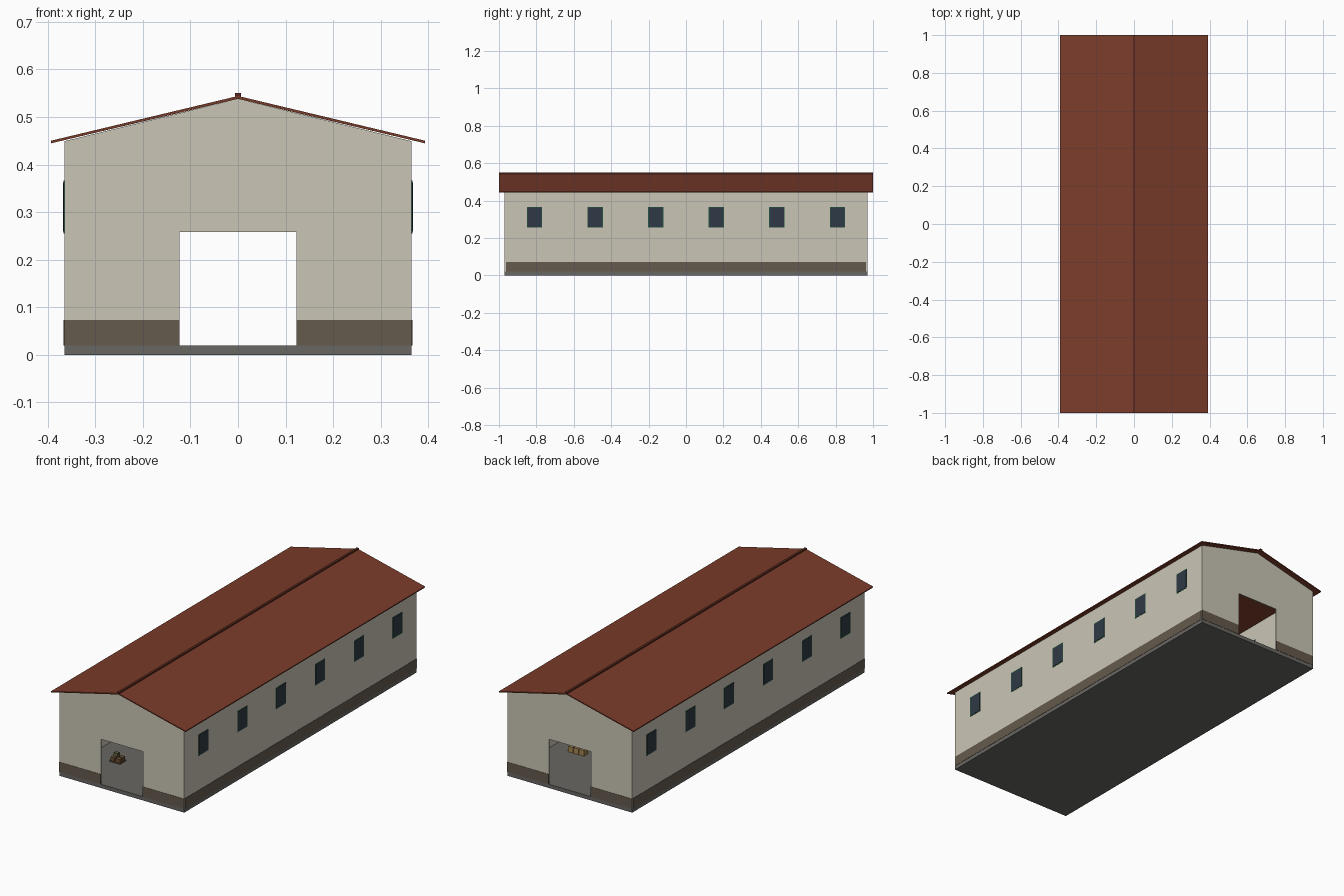
import bpy, bmesh

if "Cube" in bpy.data.objects:
    bpy.data.objects.remove(bpy.data.objects["Cube"])


def material(name, r, g, b):
    def lin(c):
        c /= 255
        return c / 12.92 if c <= 0.04045 else ((c + 0.055) / 1.055) ** 2.4
    m = bpy.data.materials.new(name)
    m.diffuse_color = (lin(r), lin(g), lin(b), 1)
    m.use_nodes = True
    m.node_tree.nodes["Principled BSDF"].inputs["Base Color"].default_value = m.diffuse_color
    return m


CREAM = material("cream_render", 202, 197, 182)
PLINTH = material("brown_plinth", 101, 90, 77)
CONCRETE = material("concrete", 104, 103, 99)
ROOF = material("red_roof", 122, 60, 42)
CAP = material("ridge_red", 92, 42, 30)
GLASS = material("dark_glass", 47, 58, 70)
FRAME = material("green_frame", 38, 88, 66)
WOOD = material("crate_wood", 110, 82, 52)
STRAW = material("tan_crate", 165, 132, 82)
OLIVE = material("olive_sack", 92, 92, 62)


def finish(name, bm, mat):
    bmesh.ops.recalc_face_normals(bm, faces=bm.faces)
    me = bpy.data.meshes.new(name)
    bm.to_mesh(me)
    bm.free()
    me.materials.append(mat)
    ob = bpy.data.objects.new(name, me)
    bpy.context.collection.objects.link(ob)
    return ob


def prism(name, pts, y0, y1, mat):
    """Extrude an x-z outline along y."""
    bm = bmesh.new()
    face = bm.faces.new([bm.verts.new((x, y0, z)) for x, z in pts])
    ext = bmesh.ops.extrude_face_region(bm, geom=[face])
    verts = [v for v in ext["geom"] if isinstance(v, bmesh.types.BMVert)]
    bmesh.ops.translate(bm, verts=verts, vec=(0, y1 - y0, 0))
    return finish(name, bm, mat)


def box(name, x0, x1, y0, y1, z0, z1, mat):
    return prism(name, [(x0, z0), (x1, z0), (x1, z1), (x0, z1)], y0, y1, mat)


W, L, T = 0.365, 0.97, 0.007      # half width, half length, wall thickness
DOOR, DOOR_TOP, FLOOR, BAND = 0.123, 0.258, 0.02, 0.073
EAVE, PEAK = 0.449, 0.538

# Floor slab
box("floor_slab", -W, W, -L, L, 0, FLOOR, CONCRETE)

# Gable end walls with open doorways, and their plinth bands
gable = [(-W, FLOOR), (-DOOR, FLOOR), (-DOOR, DOOR_TOP), (DOOR, DOOR_TOP),
         (DOOR, FLOOR), (W, FLOOR), (W, EAVE), (0, PEAK), (-W, EAVE)]
for end, s in (("front", -1), ("back", 1)):
    prism(end + "_gable_wall", gable, s * (L - T), s * L, CREAM)
    for side, k in (("left", -1), ("right", 1)):
        box(f"{end}_{side}_plinth", k * DOOR, k * W, s * (L - 0.001),
            s * (L + 0.0015), FLOOR, BAND, PLINTH)

# Long sides: wall, plinth, six windows, roof slope
for side, s in (("left", -1), ("right", 1)):
    prism(side + "_wall", [(s * (W - T), FLOOR), (s * W, FLOOR), (s * W, EAVE),
                           (s * (W - T), EAVE + 0.0017)], T - L, L - T, CREAM)
    box(side + "_plinth", s * (W - 0.001), s * (W + 0.0015),
        T - L, L - T, FLOOR, BAND, PLINTH)
    for i in range(6):
        y = -0.81 + 0.324 * i
        box(f"{side}_window_frame_{i + 1}", s * (W - T - 0.001), s * (W + 0.0015),
            y - 0.041, y + 0.041, 0.255, 0.366, FRAME)
        box(f"{side}_window_glass_{i + 1}", s * (W - T - 0.002), s * (W + 0.0025),
            y - 0.037, y + 0.037, 0.259, 0.362, GLASS)
    prism(side + "_roof_slope", [(0, PEAK), (s * 0.393, 0.4445),
                                 (s * 0.393, 0.45), (0, 0.544)], -1, 1, ROOF)

# Ridge cap
box("ridge_cap", -0.006, 0.006, -1, 1, 0.541, 0.55, CAP)

# Goods stored inside: small pile near the front left
box("pile_pallet", -0.235, -0.175, -0.735, -0.685, FLOOR, 0.026, WOOD)
for i, (x, y, z, m) in enumerate([(-0.22, -0.722, 0.026, WOOD), (-0.19, -0.722, 0.026, WOOD),
                                  (-0.22, -0.697, 0.026, OLIVE), (-0.19, -0.697, 0.026, WOOD),
                                  (-0.215, -0.705, 0.044, OLIVE)]):
    box(f"pile_crate_{i + 1}", x - 0.012, x + 0.012, y - 0.01, y + 0.01, z, z + 0.018, m)

# Row of crates near the back right
for i in range(3):
    x = 0.18 + 0.032 * i
    box(f"store_crate_{i + 1}", x - 0.014, x + 0.014, 0.58, 0.615, FLOOR, 0.05, STRAW)
